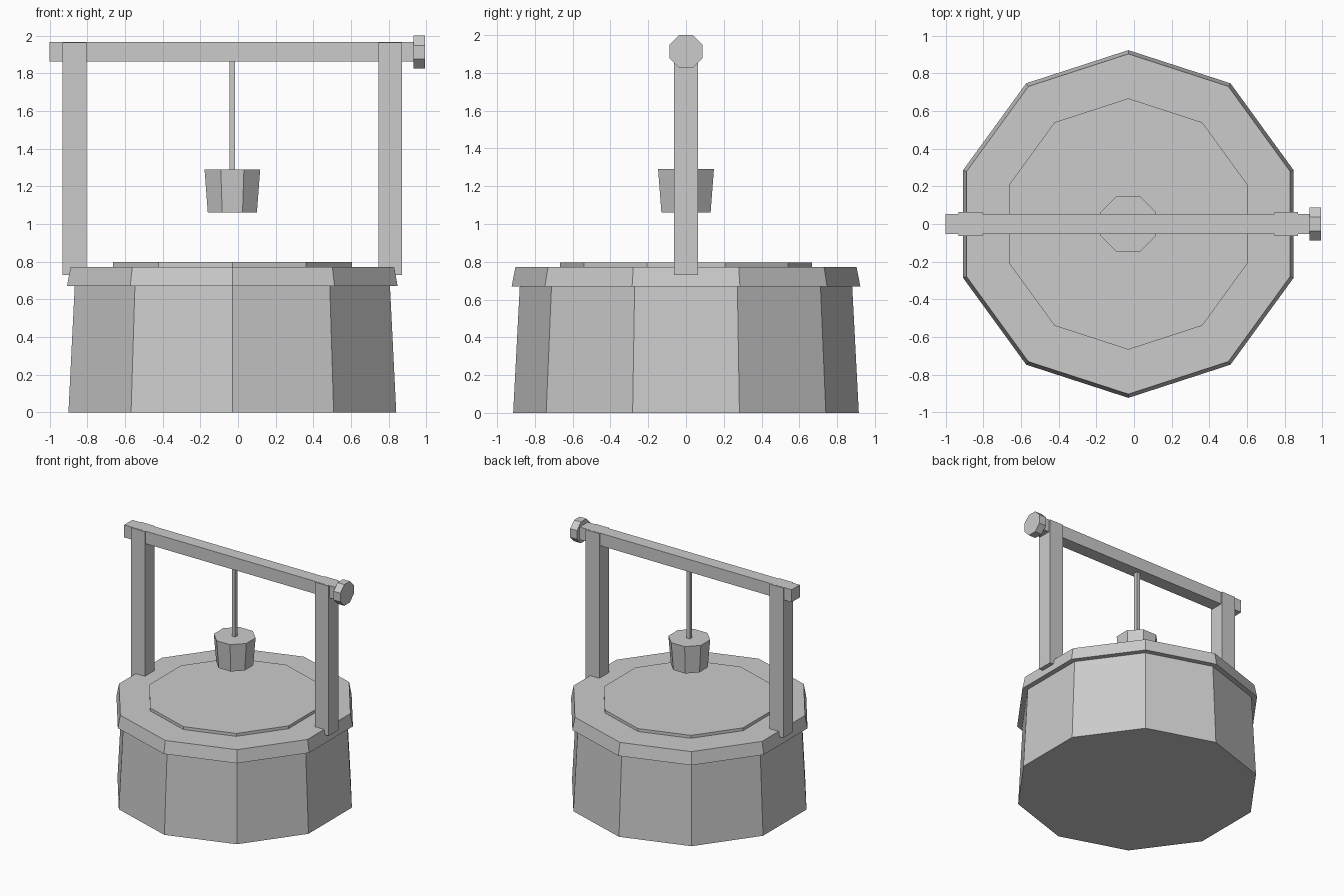
import bpy
from math import pi

if "Cube" in bpy.data.objects:
    bpy.data.objects.remove(bpy.data.objects["Cube"])

CX = -0.03  # centre line of the well; the crank knob offsets the whole model


def finish(name):
    obj = bpy.context.object
    obj.name = name
    return obj


def frustum(name, sides, r1, r2, z1, z2, turn=0.0):
    bpy.ops.mesh.primitive_cone_add(vertices=sides, radius1=r1, radius2=r2, depth=z2 - z1,
                                    location=(CX, 0, (z1 + z2) / 2), rotation=(0, 0, turn))
    return finish(name)


def box(name, x1, x2, half_y, z1, z2):
    bpy.ops.mesh.primitive_cube_add(size=1, location=((x1 + x2) / 2, 0, (z1 + z2) / 2))
    obj = finish(name)
    obj.scale = (x2 - x1, half_y * 2, z2 - z1)
    return obj


# Ten-sided wall, overhanging rim and raised water disc
frustum("well_wall", 10, 0.915, 0.88, 0.0, 0.67)
frustum("well_rim", 10, 0.923, 0.903, 0.67, 0.773)
frustum("water", 10, 0.667, 0.667, 0.70, 0.797)

# Two posts carrying the cross beam
for side, label in ((-1, "left"), (1, "right")):
    x = CX + side * 0.838
    box(label + "_post", x - 0.063, x + 0.063, 0.063, 0.73, 1.964)
box("cross_beam", -1.0, 0.94, 0.053, 1.862, 1.965)

# Octagonal crank knob on the beam end
bpy.ops.mesh.primitive_cylinder_add(vertices=8, radius=0.0945, depth=0.062,
                                    location=(0.963, 0, 1.9125), rotation=(pi / 8, pi / 2, 0))
knob = finish("crank_knob")
knob.rotation_euler = (0, pi / 2, 0)
for v in knob.data.vertices:  # turn the octagon so it has a flat top
    x, y = v.co.x, v.co.y
    c, s = 0.92388, 0.38268
    v.co.x, v.co.y = c * x - s * y, s * x + c * y

# Rope and hanging octagonal bucket
box("rope", CX - 0.015, CX + 0.015, 0.015, 1.28, 1.87)
frustum("bucket", 8, 0.141, 0.160, 1.06, 1.29, pi / 8)
